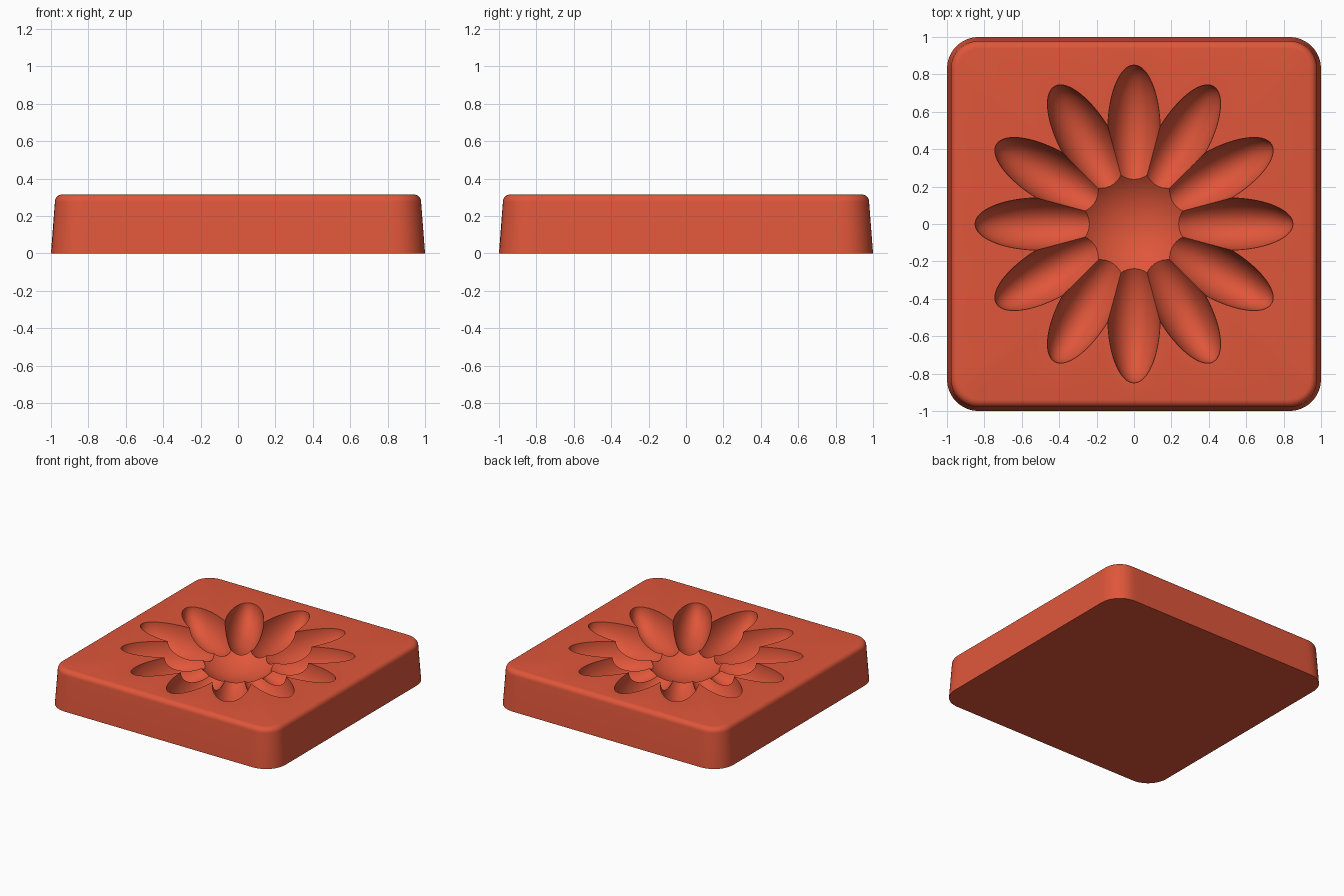
import bpy, bmesh, math

cube = bpy.data.objects.get("Cube")
if cube:
    bpy.data.objects.remove(cube, do_unlink=True)

COLUMNS = 360                 # points in every loop around the block
TOP = 0.315                   # height of the block
PETALS = 12
PETAL_MID, PETAL_LONG, PETAL_WIDE, PETAL_DEEP = 0.5, 0.35, 0.14, 0.2
BOWL_R, BOWL_FLOOR = 0.39, 0.1
angles = [math.tau * i / COLUMNS for i in range(COLUMNS)]


def fold(a):
    """Angle from the axis of the nearest petal."""
    step = math.tau / PETALS
    return a - step * round(a / step)


def petal_depth(r, a):
    u = (r * math.cos(fold(a)) - PETAL_MID) / PETAL_LONG
    v = r * math.sin(fold(a)) / PETAL_WIDE
    return PETAL_DEEP * math.sqrt(max(0, 1 - u * u - v * v))


def bowl_z(r):
    return BOWL_FLOOR + BOWL_R - math.sqrt(BOWL_R ** 2 - r * r)


def petal_outline(a):
    """Far crossing of a ray with the petal's ellipse."""
    c, s = math.cos(fold(a)), math.sin(fold(a))
    qa = (c / PETAL_LONG) ** 2 + (s / PETAL_WIDE) ** 2
    qb = c * PETAL_MID / PETAL_LONG ** 2
    qc = (PETAL_MID / PETAL_LONG) ** 2 - 1
    return (qb + math.sqrt(qb * qb - qa * qc)) / qa


def bowl_rim(a):
    """Radius where the bowl meets the petals."""
    lo, hi = 0.15, 0.36
    for _ in range(30):
        mid = (lo + hi) / 2
        if bowl_z(mid) < TOP - petal_depth(mid, a):
            lo = mid
        else:
            hi = mid
    return lo


def rounded_square(a, half, corner):
    big, small = sorted((abs(math.cos(a)), abs(math.sin(a))), reverse=True)
    k = half - corner
    if half * small / big <= k:
        return half / big
    m = k * (big + small)
    return m + math.sqrt(m * m - 2 * k * k + corner * corner)


bm = bmesh.new()
loops = []


def add_loop(radius, height):
    loops.append([bm.verts.new((radius(a) * math.cos(a), radius(a) * math.sin(a),
                                height(radius(a), a))) for a in angles])


rim = {a: bowl_rim(a) for a in angles}
edge = {a: petal_outline(a) for a in angles}

# Central bowl
for i in range(1, 13):
    add_loop(lambda a: rim[a] * i / 12, lambda r, a: bowl_z(r))

# Petal hollows, with rows closer together at the steep outer walls
ROWS = 32
for i in range(1, ROWS + 1):
    t = math.sin(math.pi / 2 * i / ROWS)
    add_loop(lambda a: rim[a] + (edge[a] - rim[a]) * t,
             lambda r, a: TOP if i == ROWS else TOP - petal_depth(r, a))

# Flat top, rounded shoulder and tapered sides
BEVEL, SHOULDER = 0.04, 0.979
for i in range(7):
    t = math.pi / 2 * i / 6
    half = SHOULDER - BEVEL * (1 - math.sin(t))
    z = TOP - BEVEL * (1 - math.cos(t))
    add_loop(lambda a: rounded_square(a, half, half - 0.83), lambda r, a: z)
add_loop(lambda a: rounded_square(a, 1.0, 0.17), lambda r, a: 0.0)

for inner, outer in zip(loops, loops[1:]):
    for i in range(COLUMNS):
        j = (i + 1) % COLUMNS
        bm.faces.new((inner[i], outer[i], outer[j], inner[j]))
bm.faces.new(loops[0])
bm.faces.new(loops[-1][::-1])
bmesh.ops.recalc_face_normals(bm, faces=bm.faces[:])

mesh = bpy.data.meshes.new("flower_mould")
bm.to_mesh(mesh)
bm.free()
mould = bpy.data.objects.new("flower_mould", mesh)
bpy.context.collection.objects.link(mould)

# Colour
red = bpy.data.materials.new("warm_red")
red.use_nodes = True
colour = (0.74, 0.093, 0.042, 1)
red.diffuse_color = colour
red.node_tree.nodes["Principled BSDF"].inputs["Base Color"].default_value = colour
mesh.materials.append(red)

bpy.ops.object.select_all(action='DESELECT')
mould.select_set(True)
bpy.context.view_layer.objects.active = mould
bpy.ops.object.shade_smooth_by_angle(angle=math.radians(30))
